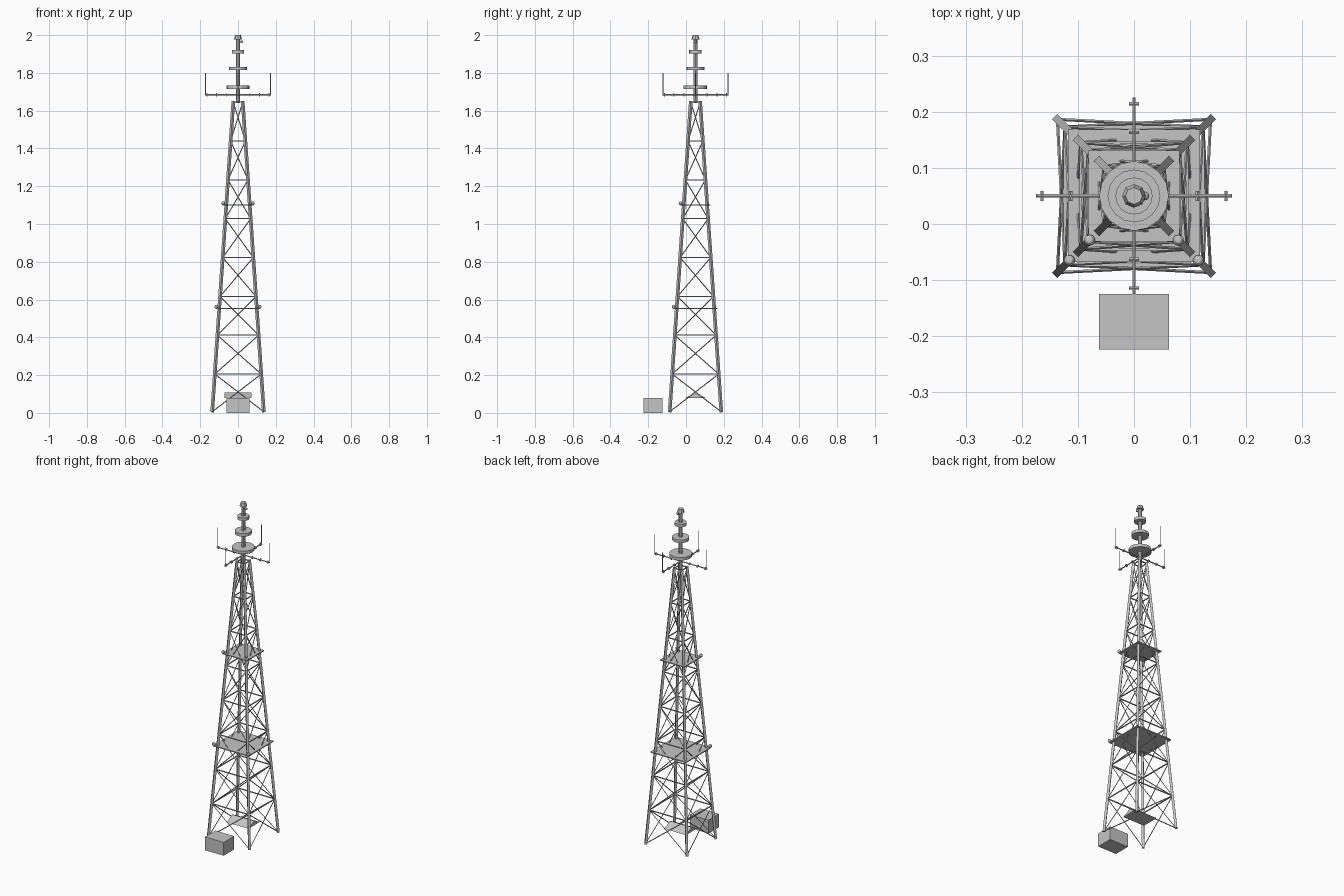
import bpy
import math
from mathutils import Vector, Matrix

cube = bpy.data.objects.get("Cube")
if cube:
    bpy.data.objects.remove(cube, do_unlink=True)

steel = bpy.data.materials.new("grey_steel")
steel.use_nodes = True
GREY = (0.56, 0.56, 0.56, 1)
steel.diffuse_color = GREY
steel.node_tree.nodes["Principled BSDF"].inputs["Base Color"].default_value = GREY

CY = 0.05            # tower axis in y
TOP = 1.645          # top of the lattice
BAYS = 8
CORNERS = [(1, -1), (1, 1), (-1, 1), (-1, -1)]


def finish(name):
    ob = bpy.context.object
    ob.name = name
    ob.data.materials.append(steel)
    return ob


def box(name, center, size):
    bpy.ops.mesh.primitive_cube_add(size=1, location=center)
    ob = finish(name)
    ob.data.transform(Matrix.Diagonal((*size, 1)))
    return ob


def cylinder(name, z0, z1, radius, sides, x=0, y=CY, top_radius=None):
    bpy.ops.mesh.primitive_cone_add(
        vertices=sides, radius1=radius, radius2=top_radius or radius,
        depth=z1 - z0, location=(x, y, (z0 + z1) / 2))
    return finish(name)


def bar(name, a, b, radius, sides=4, spin=0):
    a, b = Vector(a), Vector(b)
    d = b - a
    bpy.ops.mesh.primitive_cylinder_add(vertices=sides, radius=radius, depth=d.length)
    ob = finish(name)
    turn = d.to_track_quat('Z', 'Y').to_matrix().to_4x4()
    ob.data.transform(Matrix.Translation((a + b) / 2) @ turn @ Matrix.Rotation(spin, 4, 'Z'))
    return ob


def ball(name, center, radius):
    bpy.ops.mesh.primitive_uv_sphere_add(segments=10, ring_count=6, radius=radius, location=center)
    ob = finish(name)
    bpy.ops.object.shade_smooth_by_angle()
    return ob


def leg_point(corner, z):
    half = 0.137 + (0.025 - 0.137) * z / TOP
    return Vector((corner[0] * half, CY + corner[1] * half, z))


# Four square legs, each turned to face outward along its diagonal
for c in CORNERS:
    bar("leg", leg_point(c, 0.004), leg_point(c, TOP + 0.005), 0.0096, 4, math.pi / 4)

# Lattice: crossed braces and a horizontal girt on each side of every bay
for i in range(BAYS):
    low, high = max(TOP * i / BAYS, 0.006), TOP * (i + 1) / BAYS
    for k in range(4):
        p, q = CORNERS[k], CORNERS[(k + 1) % 4]
        bar("cross_brace", leg_point(p, low), leg_point(q, high), 0.0027)
        bar("cross_brace", leg_point(q, low), leg_point(p, high), 0.0027)
        bar("girt", leg_point(p, high), leg_point(q, high), 0.0035, 4, math.pi / 4)

# Two service platforms with a warning lamp on each front corner
for z, half, lamp in [(0.552, 0.118, 0.115), (1.1, 0.081, 0.079)]:
    box("platform", (0, CY, z), (2 * half, 2 * half, 0.006))
    for side in (-1, 1):
        ball("warning_lamp", (side * lamp, CY - lamp, z + 0.01), 0.01)

# Mast with three stacked antenna drums and a tapered cap
cylinder("mast", TOP - 0.005, 1.98, 0.011, 8)
for z, r in [(1.725, 0.062), (1.823, 0.047), (1.911, 0.033)]:
    cylinder("antenna_drum", z - 0.009, z + 0.009, r, 16)
cylinder("mast_cap", 1.978, 2.0, 0.021, 8, top_radius=0.015)
ball("beacon", (0.019, CY, 1.965), 0.008)

# Four arms with clamps and upright whip antennas
ARM_Z = 1.684
for dx, dy in [(1, 0), (0, 1), (-1, 0), (0, -1)]:
    out, across = Vector((dx, dy, 0)), Vector((-dy, dx, 0))
    hub = Vector((0, CY, ARM_Z))
    bar("arm", hub, hub + out * 0.175, 0.0035, 6)
    for r in (0.06, 0.113, 0.164):
        p = hub + out * r
        bar("clamp", p - across * 0.009, p + across * 0.009, 0.0035, 6)
        bar("clamp_post", p - Vector((0, 0, 0.009)), p + Vector((0, 0, 0.009)), 0.0025, 6)
    tip = hub + out * 0.172
    cylinder("whip_antenna", ARM_Z, 1.8, 0.002, 6, tip.x, tip.y)

# Equipment cabin in front of the tower
box("equipment_cabin", (0, -0.1745, 0.04), (0.124, 0.099, 0.08))

# Low gabled roof between the legs
mesh = bpy.data.meshes.new("gable_roof")
profile = [(-0.053, 0.08), (0.053, 0.08), (0, 0.107)]
verts = [(x, CY + y, z) for x in (-0.072, 0.072) for y, z in profile]
mesh.from_pydata(verts, [], [(0, 2, 1), (3, 4, 5), (0, 1, 4, 3), (1, 2, 5, 4), (2, 0, 3, 5)])
mesh.materials.append(steel)
bpy.context.collection.objects.link(bpy.data.objects.new("gable_roof", mesh))
